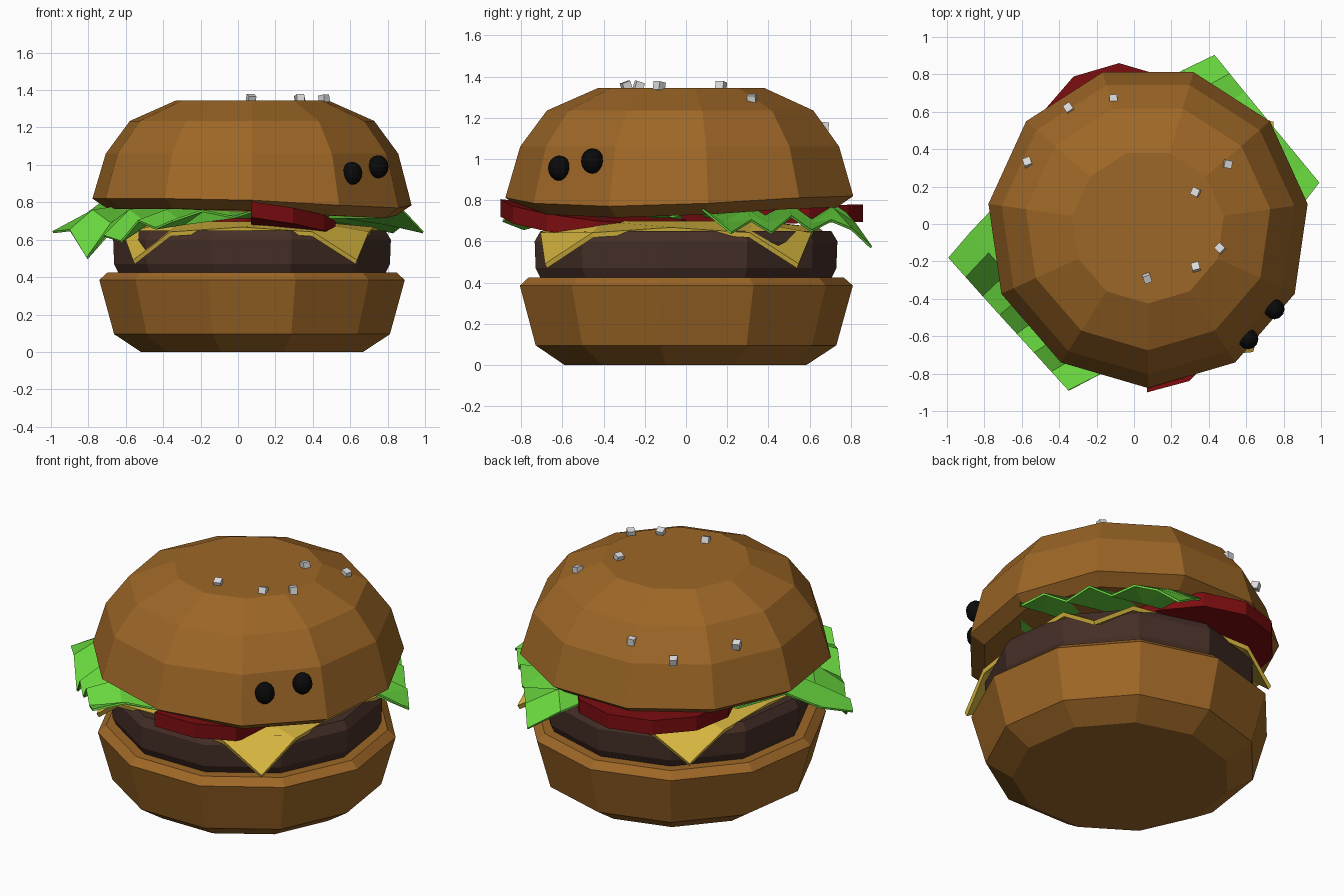
import bpy, bmesh, math, random
from mathutils import Vector, Matrix

random.seed(4)
if "Cube" in bpy.data.objects:
    bpy.data.objects.remove(bpy.data.objects["Cube"])

SIDES = 11
CX, CY = 0.075, -0.015


def material(name, rgb):
    m = bpy.data.materials.new(name)
    m.use_nodes = True
    m.diffuse_color = (*rgb, 1)
    bsdf = m.node_tree.nodes["Principled BSDF"]
    bsdf.inputs["Base Color"].default_value = (*rgb, 1)
    bsdf.inputs["Roughness"].default_value = 0.8
    return m


BREAD = material("toasted bread", (0.34, 0.135, 0.02))
MEAT = material("grilled meat", (0.06, 0.028, 0.02))
CHEESE = material("yellow cheese", (0.68, 0.47, 0.05))
LEAF = material("green leaf", (0.145, 0.7, 0.05))
TOMATO = material("tomato red", (0.2, 0.004, 0.005))
SEED = material("pale seed", (0.72, 0.72, 0.72))
BLACK = material("black", (0.003, 0.003, 0.003))


def finish(bm, name, mat, thickness=0):
    bmesh.ops.recalc_face_normals(bm, faces=bm.faces)
    mesh = bpy.data.meshes.new(name)
    bm.to_mesh(mesh)
    bm.free()
    mesh.materials.append(mat)
    ob = bpy.data.objects.new(name, mesh)
    bpy.context.collection.objects.link(ob)
    if thickness:
        mod = ob.modifiers.new("thickness", "SOLIDIFY")
        mod.thickness = thickness
        mod.offset = 0
    return ob


def loft(name, rings, mat):
    """Join closed rings of points, listed bottom to top, and cap both ends."""
    bm = bmesh.new()
    loops = [[bm.verts.new(p) for p in ring] for ring in rings]
    n = len(loops[0])
    for low, high in zip(loops, loops[1:]):
        for i in range(n):
            j = (i + 1) % n
            bm.faces.new((low[i], low[j], high[j], high[i]))
    bm.faces.new(loops[0])
    bm.faces.new(loops[-1])
    return finish(bm, name, mat)


def lathe(name, profile, turn, mat, dip=0):
    """Faceted round part; dip lowers the bottom two rings on one side."""
    rings = []
    for k, (r, z) in enumerate(profile):
        ring = []
        for i in range(SIDES):
            a = math.radians(turn) + math.tau * i / SIDES
            sag = dip * max(0, math.cos(a + 0.43)) ** 2 if k < 2 else 0
            ring.append((CX + r * math.cos(a), CY + r * math.sin(a), z - sag))
        rings.append(ring)
    return loft(name, rings, mat)


def sheet(name, rows, mat, thickness):
    """Thin bent sheet from a grid of points."""
    bm = bmesh.new()
    grid = [[bm.verts.new(p) for p in row] for row in rows]
    for a, b in zip(grid, grid[1:]):
        for i in range(len(a) - 1):
            bm.faces.new((a[i], a[i + 1], b[i + 1], b[i]))
    return finish(bm, name, mat, thickness)


# Buns and patty
lathe("bottom_bun", [(0.6, 0), (0.745, 0.095), (0.825, 0.385), (0.78, 0.425)], 90, BREAD)
lathe("patty", [(0.72, 0.42), (0.745, 0.47), (0.75, 0.6), (0.72, 0.65)], 90, MEAT)
top_profile = [(0.78, 0.765), (0.862, 0.82), (0.79, 1.06), (0.66, 1.235), (0.41, 1.345)]
lathe("top_bun", top_profile, -90, BREAD, dip=0.05)

# Cheese slice with four drooping corners, two of them blunt
steps = [-0.62, -0.36, 0, 0.36, 0.62]
spin = Matrix.Rotation(math.radians(-5), 3, "Z")
rows = []
for s in steps:
    row = []
    for t in steps:
        reach = (abs(s) > 0.5) + (abs(t) > 0.5)
        inner = min(abs(s), abs(t))
        z = 0.685
        if reach == 1:
            z = 0.655 if inner < 0.1 else 0.63
        if reach == 2:
            z = 0.48
        stretch = 1
        if reach == 1:
            stretch = 1.06
        if reach == 2:
            stretch = 0.94 if s < 0 else 0.99
        p = spin @ Vector((s * stretch, t * stretch, z))
        row.append((p.x + CX, p.y + CY, p.z))
    rows.append(row)
sheet("cheese_slice", rows, CHEESE, 0.025)

# Crumpled lettuce leaf, hanging out at two opposite sides
left_a, left_b = Vector((-0.99, -0.18)), Vector((-0.35, -0.89))
right_a, right_b = Vector((0.43, 0.9)), Vector((0.99, 0.22))
left_hang = [0.64, 0.65, 0.5, 0.62, 0.59, 0.7, 0.66, 0.7]
right_hang = [0.57, 0.66, 0.7, 0.65, 0.72, 0.64, 0.7, 0.64]
across = [0, 0.1, 0.21, 0.36, 0.5, 0.64, 0.79, 0.9, 1]
rows = []
for k, s in enumerate(across):
    row = []
    for i in range(8):
        t = i / 7
        p = left_a.lerp(left_b, t).lerp(right_a.lerp(right_b, t), s)
        p += (left_b - left_a) * (t - 0.5) * 0.9 * s * (1 - s)
        zig = 0.035 * (-1) ** (i + k)
        end = min(s, 1 - s)
        z = 0.755 + zig
        if end < 0.01:
            z = left_hang[i] if s < 0.5 else right_hang[i]
        elif end < 0.15:
            z = 0.72 + zig
        row.append((p.x, p.y, z))
    rows.append(row)
sheet("lettuce_leaf", rows, LEAF, 0.012)


# Tilted tomato slices: a half slice in front, a whole one behind
def tomato(name, cx, cy, r, top, slope, angles):
    rings = []
    for drop in (0.085, 0):
        ring = []
        for a in angles:
            dx, dy = r * math.cos(a), r * math.sin(a)
            ring.append((cx + dx, cy + dy, top + slope[0] * dx + slope[1] * dy - drop))
        rings.append(ring)
    loft(name, rings, TOMATO)


tomato("front_tomato_slice", 0.07, -0.45, 0.45, 0.755, (-0.12, -0.11),
       [math.radians(-90 + 30 * i) for i in range(7)])
tomato("back_tomato_slice", -0.08, 0.41, 0.45, 0.77, (0, 0.02),
       [math.pi / 2 + math.tau * i / SIDES for i in range(SIDES)])

# Eyes
for side, pos in (("right", (0.61, -0.615, 0.955)), ("left", (0.75, -0.455, 0.99))):
    bm = bmesh.new()
    bmesh.ops.create_uvsphere(bm, u_segments=12, v_segments=8, radius=0.055)
    bmesh.ops.scale(bm, vec=(1, 1, 1.12), verts=bm.verts)
    bmesh.ops.translate(bm, vec=pos, verts=bm.verts)
    finish(bm, side + "_eye", BLACK)


# Seeds resting on the top bun
def bun_height(x, y):
    r = math.hypot(x - CX, y - CY) * 1.02
    for (r0, z0), (r1, z1) in zip(top_profile[1:], top_profile[2:]):
        if r1 <= r <= r0:
            return z0 + (z1 - z0) * (r0 - r) / (r0 - r1)
    return top_profile[-1][1]


spots = [(-0.57, 0.33), (-0.35, 0.62), (-0.11, 0.67), (0.5, 0.32),
         (0.33, 0.17), (0.46, -0.13), (0.33, -0.23), (0.07, -0.29)]
for n, (x, y) in enumerate(spots):
    bm = bmesh.new()
    bmesh.ops.create_cube(bm, size=0.042)
    tilt = Matrix.Rotation(random.uniform(0, 1.5), 3, "Z") @ Matrix.Rotation(random.uniform(-0.4, 0.4), 3, "X")
    bmesh.ops.rotate(bm, matrix=tilt, verts=bm.verts)
    bmesh.ops.translate(bm, vec=(x, y, bun_height(x, y) + 0.008), verts=bm.verts)
    finish(bm, f"seed_{n + 1}", SEED)
